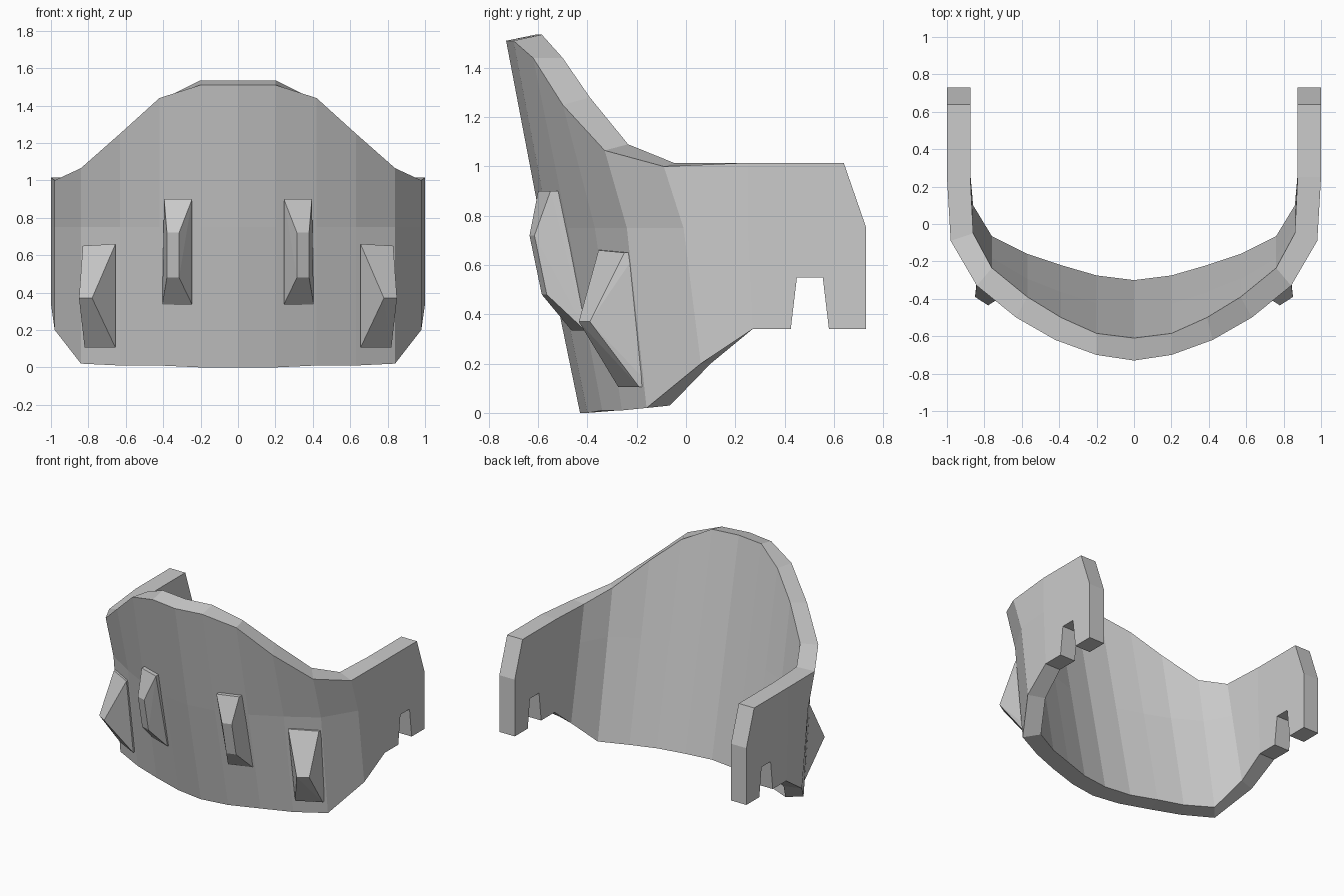
import bpy
import bmesh
from mathutils import Vector

cube = bpy.data.objects.get("Cube")
if cube:
    bpy.data.objects.remove(cube, do_unlink=True)

# One plain grey for everything
GREY = (0.6, 0.6, 0.6, 1.0)
grey = bpy.data.materials.new("plain grey")
grey.use_nodes = True
grey.diffuse_color = GREY
grey.node_tree.nodes["Principled BSDF"].inputs["Base Color"].default_value = GREY


def make_object(name, bm):
    """Turn a bmesh into a flat shaded grey object."""
    bmesh.ops.recalc_face_normals(bm, faces=bm.faces[:])
    mesh = bpy.data.meshes.new(name)
    bm.to_mesh(mesh)
    bm.free()
    mesh.materials.append(grey)
    obj = bpy.data.objects.new(name, mesh)
    bpy.context.collection.objects.link(obj)
    return obj


MID_Z = 0.75

# Half profile columns from the centre outwards:
# x, bottom y, bottom z, middle y, top y, top z
OUTER = [
    (0, -.43, 0, -.585, -.73, 1.51),
    (.2, -.4, 0, -.555, -.7, 1.51),
    (.42, -.34, .01, -.48, -.62, 1.44),
    (.63, -.26, .01, -.37, -.5, 1.25),
    (.84, -.16, .02, -.24, -.33, 1.065),
    (.98, .06, .2, -.01, -.09, 1),
    (1, .27, .34, .25, .25, 1.015),
]
# The inside is straight from bottom to top: x, bottom y, bottom z, top y, top z
INNER = [
    (0, -.3, .01, -.61, 1.535),
    (.2, -.275, .01, -.585, 1.535),
    (.39, -.22, .02, -.5, 1.44),
    (.57, -.16, .02, -.39, 1.28),
    (.76, -.065, .03, -.235, 1.09),
    (.86, .1, .2, -.05, 1.015),
    (.875, .27, .34, .25, 1.015),
]
# Side arm outline behind the curved shell, with its notch: y, z
ARM = [(.25, 1.015), (.64, 1.015), (.73, .755), (.73, .34), (.58, .34),
       (.555, .55), (.45, .55), (.425, .34), (.27, .34)]


def outer_column(x, yb, zb, ym, yt, zt):
    return [Vector((x, yb, zb)), Vector((x, ym, MID_Z)), Vector((x, yt, zt))]


def inner_column(x, yb, zb, yt, zt):
    low, high = Vector((x, yb, zb)), Vector((x, yt, zt))
    middle = low.lerp(high, (MID_Z - zb) / (zt - zb))
    if x == INNER[-1][0]:
        middle.y = yt
    return [low, middle, high]


# Curved shell with side arms, closed all round
bm = bmesh.new()


def add_face(points, side):
    bm.faces.new([bm.verts.new((p.x * side, p.y, p.z)) for p in points])


outer = [outer_column(*c) for c in OUTER]
inner = [inner_column(*c) for c in INNER]
for side in (1, -1):
    for i in range(len(outer) - 1):
        for wall in (outer, inner):
            for row in range(2):
                add_face([wall[i][row], wall[i + 1][row],
                          wall[i + 1][row + 1], wall[i][row + 1]], side)
        for row in (0, 2):
            add_face([outer[i][row], outer[i + 1][row],
                      inner[i + 1][row], inner[i][row]], side)
    rings = []
    for wall in (outer, inner):
        x = wall[-1][0].x
        ring = [Vector((x, y, z)) for y, z in ARM]
        add_face(ring + [wall[-1][1]], side)
        rings.append(ring)
    far, near = rings
    for i in range(len(ARM) - 1):
        add_face([far[i], far[i + 1], near[i + 1], near[i]], side)
bmesh.ops.remove_doubles(bm, verts=bm.verts[:], dist=0.002)
make_object("curved_shell", bm)


# Faceted fins standing out of the front, their backs sunk into the shell
def add_fin(name, base, ridge, side):
    fin = bmesh.new()
    points = [Vector(p) for p in base + ridge]
    points += [Vector(p) + Vector((0, .05, 0)) for p in base]
    for p in points:
        fin.verts.new((p.x * side, p.y, p.z))
    hull = bmesh.ops.convex_hull(fin, input=fin.verts[:])
    spare = {g for g in hull["geom_interior"] + hull["geom_unused"]
             if isinstance(g, bmesh.types.BMVert) and not g.link_faces}
    bmesh.ops.delete(fin, geom=list(spare), context="VERTS")
    bmesh.ops.dissolve_limit(fin, angle_limit=.03, verts=fin.verts[:], edges=fin.edges[:])
    make_object(name, fin)


INNER_BASE = [(.245, -.6, .9), (.395, -.55, .9), (.245, -.465, .335), (.405, -.41, .335)]
INNER_RIDGE = [(.315, -.635, .72), (.38, -.615, .72), (.315, -.585, .48), (.38, -.565, .48)]
OUTER_BASE = [(.655, -.355, .66), (.83, -.25, .65), (.655, -.275, .105), (.82, -.19, .105)]
OUTER_RIDGE = [(.78, -.435, .37), (.85, -.39, .37)]

for label, side in (("left", 1), ("right", -1)):
    add_fin(label + "_inner_fin", INNER_BASE, INNER_RIDGE, side)
    add_fin(label + "_outer_fin", OUTER_BASE, OUTER_RIDGE, side)
